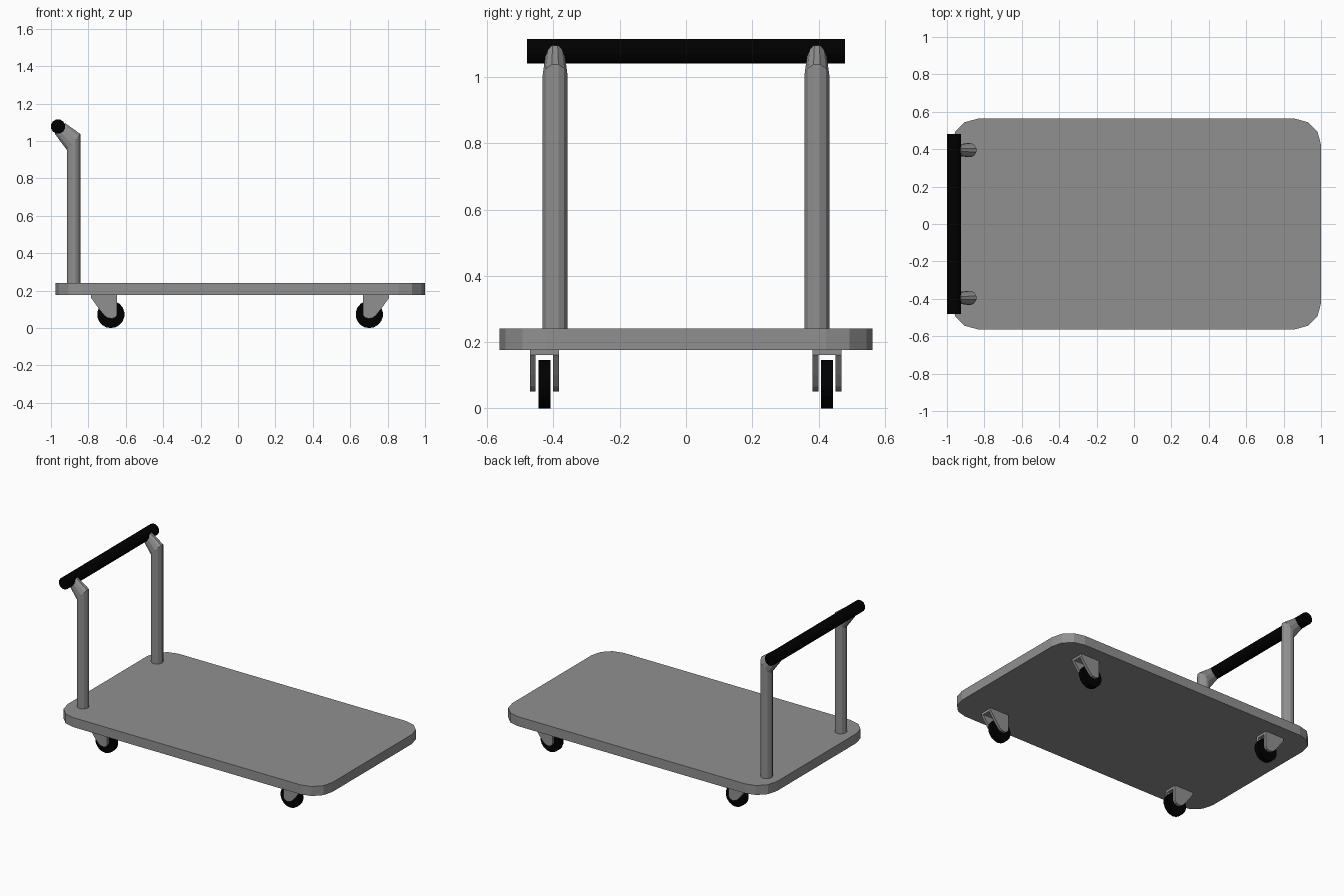
import bpy, bmesh, math
from mathutils import Vector

if "Cube" in bpy.data.objects:
    bpy.data.objects.remove(bpy.data.objects["Cube"])


def material(name, v):
    m = bpy.data.materials.new(name)
    m.diffuse_color = (v, v, v, 1)
    m.use_nodes = True
    m.node_tree.nodes["Principled BSDF"].inputs["Base Color"].default_value = m.diffuse_color
    return m


black = material("black_rubber", 0.0)
grey = material("dark_grey_metal", 0.28)


def make(name, bm, mat):
    bmesh.ops.recalc_face_normals(bm, faces=bm.faces)
    me = bpy.data.meshes.new(name)
    bm.to_mesh(me)
    bm.free()
    ob = bpy.data.objects.new(name, me)
    bpy.context.collection.objects.link(ob)
    me.materials.append(mat)
    return ob


def loft(name, rings, mat=grey):
    """Skin a list of matching vertex rings and cap both ends."""
    bm = bmesh.new()
    vs = [[bm.verts.new(p) for p in r] for r in rings]
    n = len(rings[0])
    for a, b in zip(vs, vs[1:]):
        for i in range(n):
            j = (i + 1) % n
            bm.faces.new((a[i], a[j], b[j], b[i]))
    bm.faces.new(vs[0])
    bm.faces.new(vs[-1])
    return make(name, bm, mat)


def side_prism(name, profile, y0, y1, mat=grey):
    """Extrude an x-z profile along y."""
    return loft(name, [[(x, y, z) for x, z in profile] for y in (y0, y1)], mat)


def circle(cx, cz, r, n):
    return [(cx + r * math.cos(math.tau * (i + .5) / n),
             cz + r * math.sin(math.tau * (i + .5) / n)) for i in range(n)]


# Deck with rounded corners
R = 0.14
outline = []
for cx, cy, start in ((0.86, 0.423, 0), (-0.835, 0.423, 90),
                      (-0.835, -0.423, 180), (0.86, -0.423, 270)):
    for k in range(4):
        a = math.radians(start + 30 * k)
        outline.append((cx + R * math.cos(a), cy + R * math.sin(a)))
loft("deck", [[(x, y, z) for x, y in outline] for z in (0.176, 0.24)])


# Bent posts
def post_ring(c, u, ry, n=12):
    c, u, k = Vector(c), Vector(u), 1 / math.cos(math.pi / n)
    return [c + k * (u * math.cos(math.tau * (i + .5) / n)
                     + Vector((0, ry, 0)) * math.sin(math.tau * (i + .5) / n))
            for i in range(n)]


for side, y in (("left", 0.395), ("right", -0.395)):
    loft(side + "_post", [
        post_ring((-0.879, y, 0.23), (0.036, 0, 0), 0.0375),
        post_ring((-0.879, y, 0.994), (0.036, 0, 0.043), 0.0375),
        post_ring((-0.952, y, 1.067), (0.028, 0, 0.028), 0.028)])

# Push handle
side_prism("handle", circle(-0.9625, 1.077, 0.0375 / math.cos(math.pi / 12), 12),
           -0.48, 0.48, black)

# Casters: two fork cheeks joined by a top plate, and a wheel
cheek = [(-0.105, 0.18), (0.034, 0.18), (0.034, 0.07), (0.024, 0.056),
         (0.005, 0.05), (-0.018, 0.054), (-0.034, 0.066), (-0.062, 0.10),
         (-0.105, 0.16)]
plate = [(-0.105, 0.16), (0.034, 0.16), (0.034, 0.18), (-0.105, 0.18)]
for end, x, s in (("rear", -0.68, 1), ("front", 0.702, -1)):
    for side, y in (("left", 0.4255), ("right", -0.4275)):
        tag = f"{end}_{side}_"
        at = lambda prof: [(x + s * px, pz) for px, pz in prof]
        side_prism(tag + "outer_cheek", at(cheek), y + 0.026, y + 0.044)
        side_prism(tag + "inner_cheek", at(cheek), y - 0.044, y - 0.026)
        side_prism(tag + "fork_plate", at(plate), y - 0.026, y + 0.026)
        side_prism(tag + "wheel", circle(x, 0.0725, 0.0733, 18),
                   y - 0.018, y + 0.018, black)

# Rest the wheels on the floor
low = min(v.co.z for o in bpy.data.objects for v in o.data.vertices)
for o in bpy.data.objects:
    o.location.z -= low
